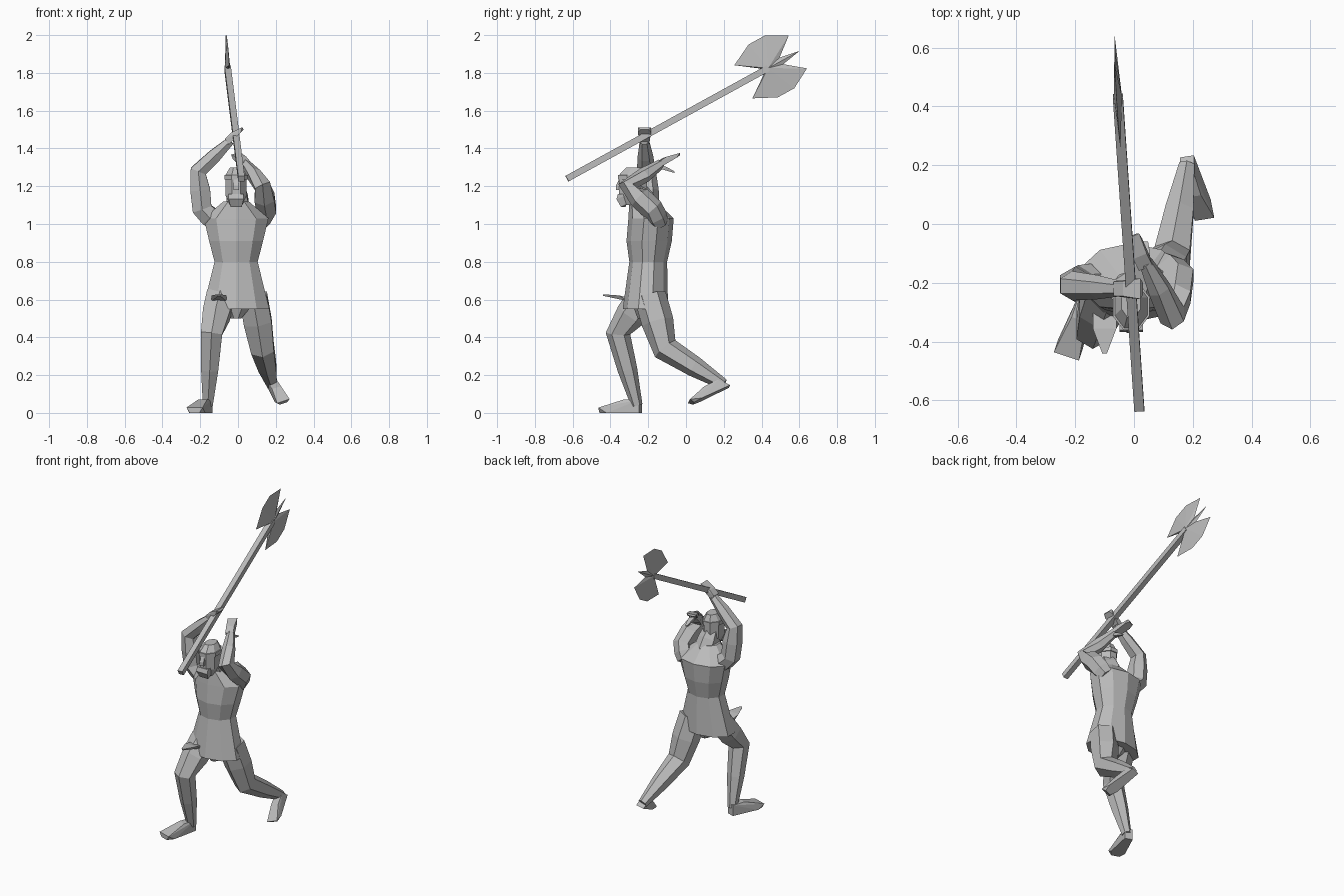
import bpy
import bmesh
from math import cos, sin, pi
from mathutils import Vector

default_cube = bpy.data.objects.get("Cube")
if default_cube:
    bpy.data.objects.remove(default_cube, do_unlink=True)

grey = bpy.data.materials.new("plain grey")
grey.use_nodes = True
colour = (.5, .5, .5, 1)
grey.diffuse_color = colour
grey.node_tree.nodes["Principled BSDF"].inputs["Base Color"].default_value = colour

RIGHTWARD = Vector((1, 0, 0))
UPWARD = Vector((0, 0, 1))


def finish(bm, name):
    """Turn a bmesh into a flat shaded grey object."""
    bmesh.ops.recalc_face_normals(bm, faces=bm.faces)
    mesh = bpy.data.meshes.new(name)
    bm.to_mesh(mesh)
    bm.free()
    mesh.materials.append(grey)
    obj = bpy.data.objects.new(name, mesh)
    bpy.context.scene.collection.objects.link(obj)


def skin(name, sections, sides):
    """Skin elliptical sections given as (centre, axis, half width, half depth)."""
    bm = bmesh.new()
    rings = []
    for centre, axis, width, depth in sections:
        across = (RIGHTWARD - axis * axis.dot(RIGHTWARD)).normalized()
        deep = axis.cross(across)
        angles = [2 * pi * (k + .5) / sides for k in range(sides)]
        rings.append([
            bm.verts.new(centre + across * cos(angle) * width + deep * sin(angle) * depth)
            for angle in angles])
    for low, high in zip(rings, rings[1:]):
        for k in range(sides):
            following = (k + 1) % sides
            bm.faces.new((low[k], low[following], high[following], high[k]))
    bm.faces.new(rings[0])
    bm.faces.new(rings[-1])
    finish(bm, name)


def trunk(name, levels, sides=8):
    """Upright body from levels of (height, y, half width, half depth)."""
    skin(name, [
        (Vector((-.01, y, height)), UPWARD, width, depth)
        for height, y, width, depth in levels], sides)


def limb(name, joints, girths, sides=6, swell=1.1):
    """Tube through joints, with a muscle swelling halfway along each bone."""
    joints = [Vector(joint) for joint in joints]
    centres, radii = [joints[0]], [girths[0]]
    for i in range(1, len(joints)):
        centres += [(joints[i - 1] + joints[i]) / 2, joints[i]]
        radii += [(girths[i - 1] + girths[i]) / 2 * swell, girths[i]]
    sections = []
    for i, centre in enumerate(centres):
        ahead = centres[min(i + 1, len(centres) - 1)]
        behind = centres[max(i - 1, 0)]
        sections.append((centre, (ahead - behind).normalized(), radii[i], radii[i]))
    skin(name, sections, sides)


def wedge(name, start, end, lift, width, tip):
    """Faceted block, thick at the start and thinning towards the end."""
    start, end, lift = Vector(start), Vector(end), Vector(lift)
    side = (end - start).cross(lift).normalized()
    middle = start.lerp(end, .4) + lift
    bm = bmesh.new()
    for sign in (-1, 1):
        for corner, spread in ((start, width), (start + lift, width), (middle, width),
                               (start.lerp(end, .8), tip), (end, tip * .6),
                               (end + lift * .4, tip)):
            bm.verts.new(corner + side * sign * spread)
    bmesh.ops.convex_hull(bm, input=bm.verts)
    finish(bm, name)


# Tunic: flared skirt, narrow waist, broad chest and sloping collar
trunk("tunic", [
    (.55, -.215, .185, .12),
    (.8, -.2, .12, .1),
    (.91, -.195, .15, .12),
    (1.03, -.185, .18, .12),
    (1.12, -.23, .07, .07),
], sides=10)
trunk("hips", [
    (.5, -.21, .03, .05),
    (.6, -.21, .12, .09),
])
wedge("skirt_flap", (-.1, -.3, .59), (-.1, -.44, .62), (0, 0, .02), .04, .008)

# Neck and head with a band, nose and beard
limb("neck", [(0, -.2, 1.07), (-.01, -.27, 1.2)], [.07, .05])
trunk("head", [
    (1.1, -.29, .035, .05),
    (1.15, -.28, .06, .08),
    (1.26, -.28, .06, .08),
    (1.3, -.27, .035, .05),
])
trunk("headband", [(height, -.28, .067, .087) for height in (1.235, 1.26)])
wedge("nose", (-.01, -.34, 1.18), (-.01, -.34, 1.24), (0, -.03, 0), .015, .01)
wedge("beard", (-.01, -.3, 1.16), (-.01, -.32, 1.09), (0, -.06, 0), .04, .03)

# Right arm: raised beside the head, hand above it on the handle
limb("right_arm", [
    (-.11, -.19, 1), (-.19, -.2, 1.08), (-.21, -.21, 1.28), (-.04, -.22, 1.44),
], [.05, .06, .05, .025])
wedge("right_hand", (-.05, -.22, 1.42), (.03, -.22, 1.5), (-.02, 0, .03), .025, .035)

# Left arm: elbow forward, forearm folded back past the head
limb("left_arm", [
    (.1, -.14, 1), (.15, -.18, 1.08), (.13, -.31, 1.2), (.04, -.13, 1.32),
], [.05, .06, .05, .025])
wedge("left_hand", (.04, -.14, 1.3), (-.01, -.04, 1.36), (0, -.01, .03), .025, .03)
wedge("left_thumb", (.04, -.13, 1.29), (.04, -.06, 1.27), (0, 0, .02), .015, .008)

# Right leg: stepping forward with a bent knee
limb("right_leg", [
    (-.09, -.22, .62), (-.14, -.36, .42), (-.16, -.26, .04),
], [.085, .065, .03])
wedge("right_foot", (-.16, -.24, 0), (-.23, -.45, 0), (0, 0, .07), .025, .045)

# Left leg: trailing behind, shin swept back to a raised heel
limb("left_leg", [
    (.08, -.19, .62), (.13, -.11, .34), (.18, .2, .15),
], [.085, .07, .03])
wedge("left_foot", (.18, .23, .14), (.24, .04, .05), (0, -.06, .03), .025, .035)

# Axe: square handle running back over the head
grip = Vector((.018, -.63, 1.24))
hub = Vector((-.055, .435, 1.825))
limb("axe_handle", [grip, hub], [.024, .024], sides=4, swell=1)

# Axe head: one half outline mirrored about the handle, thicker in the middle
along = (hub - grip).normalized()
outward = RIGHTWARD.cross(along).normalized()
half = [(-.04, .02), (-.15, .1), (-.03, .16), (.07, .16), (.18, .1), (.08, .02)]
outline = half + [(.19, 0)] + [(reach, -rise) for reach, rise in reversed(half)]
bm = bmesh.new()
rim = [bm.verts.new(hub + along * reach + outward * rise) for reach, rise in outline]
for bulge in (-.014, .014):
    middle = bm.verts.new(hub + RIGHTWARD * bulge)
    for a, b in zip(rim, rim[1:] + rim[:1]):
        bm.faces.new((a, b, middle))
finish(bm, "axe_blades")
